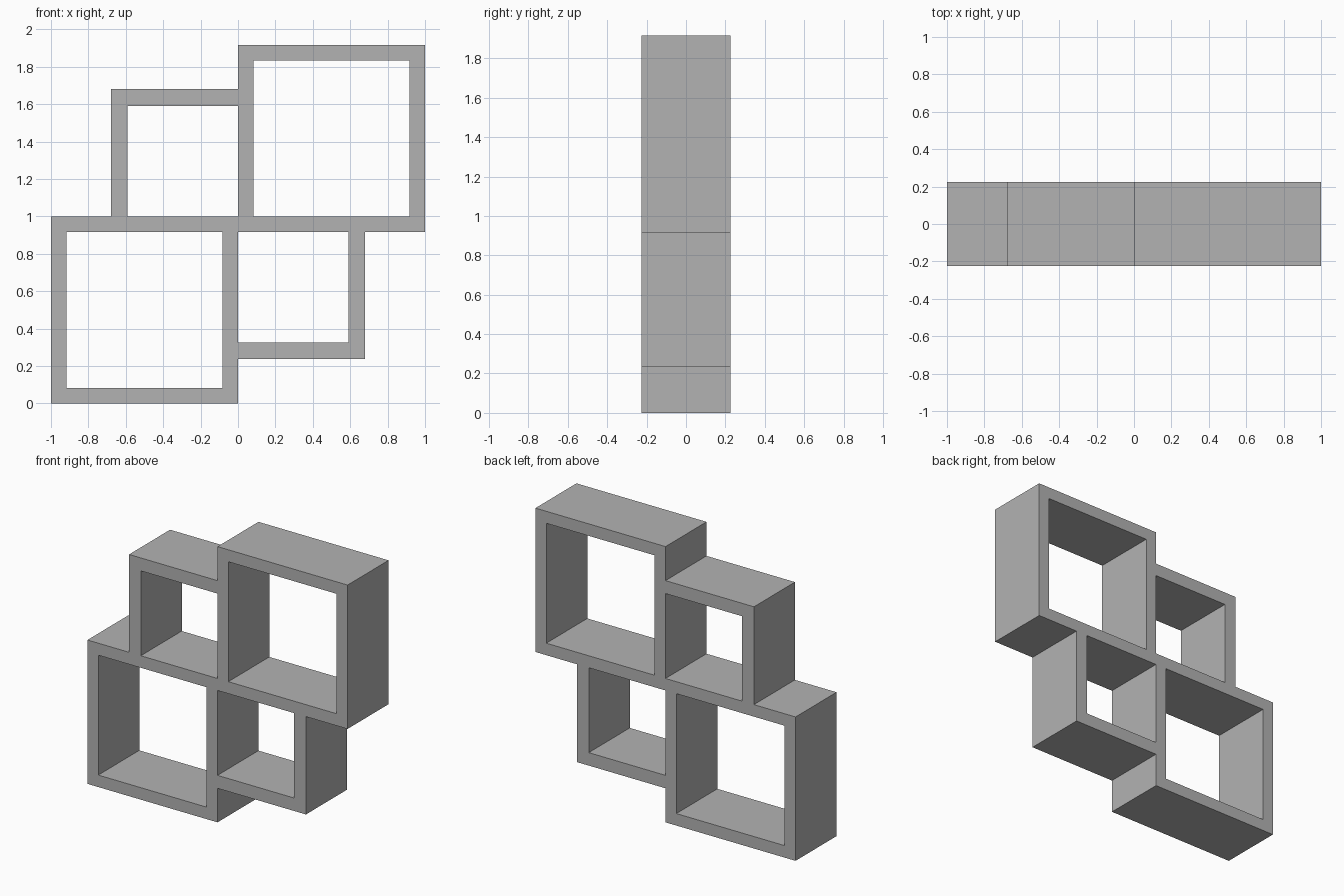
import bpy
import bmesh

cube = bpy.data.objects.get("Cube")
if cube:
    bpy.data.objects.remove(cube, do_unlink=True)

DEPTH = 0.45
BIG, WALL = 1.0, 1 / 12           # large square boxes
SMALL, SMALL_WALL = 0.68, 0.09    # smaller open boxes
HEIGHT = 2 * BIG - WALL

grey = bpy.data.materials.new("grey")
grey.use_nodes = True
colour = (0.45, 0.45, 0.45, 1)
grey.diffuse_color = colour
grey.node_tree.nodes["Principled BSDF"].inputs["Base Color"].default_value = colour


def panel_run(name, outer, inner, closed, turned):
    """Extrude the strip between two matching outlines through the depth;
    turned spins it half a turn about the centre of the shelf."""
    if turned:
        outer, inner = ([(-x, HEIGHT - z) for x, z in path] for path in (outer, inner))
    bm = bmesh.new()
    o, i = ([bm.verts.new((x, -DEPTH / 2, z)) for x, z in path] for path in (outer, inner))
    count = len(o)
    for k in range(count if closed else count - 1):
        n = (k + 1) % count
        bm.faces.new((o[k], o[n], i[n], i[k]))
    back = bmesh.ops.extrude_face_region(bm, geom=bm.faces[:], use_keep_orig=True)
    moved = [g for g in back["geom"] if isinstance(g, bmesh.types.BMVert)]
    bmesh.ops.translate(bm, verts=moved, vec=(0, DEPTH, 0))
    bmesh.ops.recalc_face_normals(bm, faces=bm.faces[:])
    mesh = bpy.data.meshes.new(name)
    bm.to_mesh(mesh)
    bm.free()
    mesh.materials.append(grey)
    bpy.context.collection.objects.link(bpy.data.objects.new(name, mesh))


def rectangle(x0, x1, z0, z1):
    return [(x0, z0), (x1, z0), (x1, z1), (x0, z1)]


# Large closed boxes, diagonal to each other
box_outer = rectangle(-BIG, 0, 0, BIG)
box_inner = rectangle(-BIG + WALL, -WALL, WALL, BIG - WALL)
panel_run("lower_large_box", box_outer, box_inner, True, False)
panel_run("upper_large_box", box_outer, box_inner, True, True)

# Small boxes: a side and a top panel, closed off by the large boxes
side, top = -SMALL, BIG + SMALL
corner_outer = [(side, BIG), (side, top), (0, top)]
corner_inner = [(side + SMALL_WALL, BIG), (side + SMALL_WALL, top - SMALL_WALL),
                (0, top - SMALL_WALL)]
panel_run("upper_small_box", corner_outer, corner_inner, False, False)
panel_run("lower_small_box", corner_outer, corner_inner, False, True)
